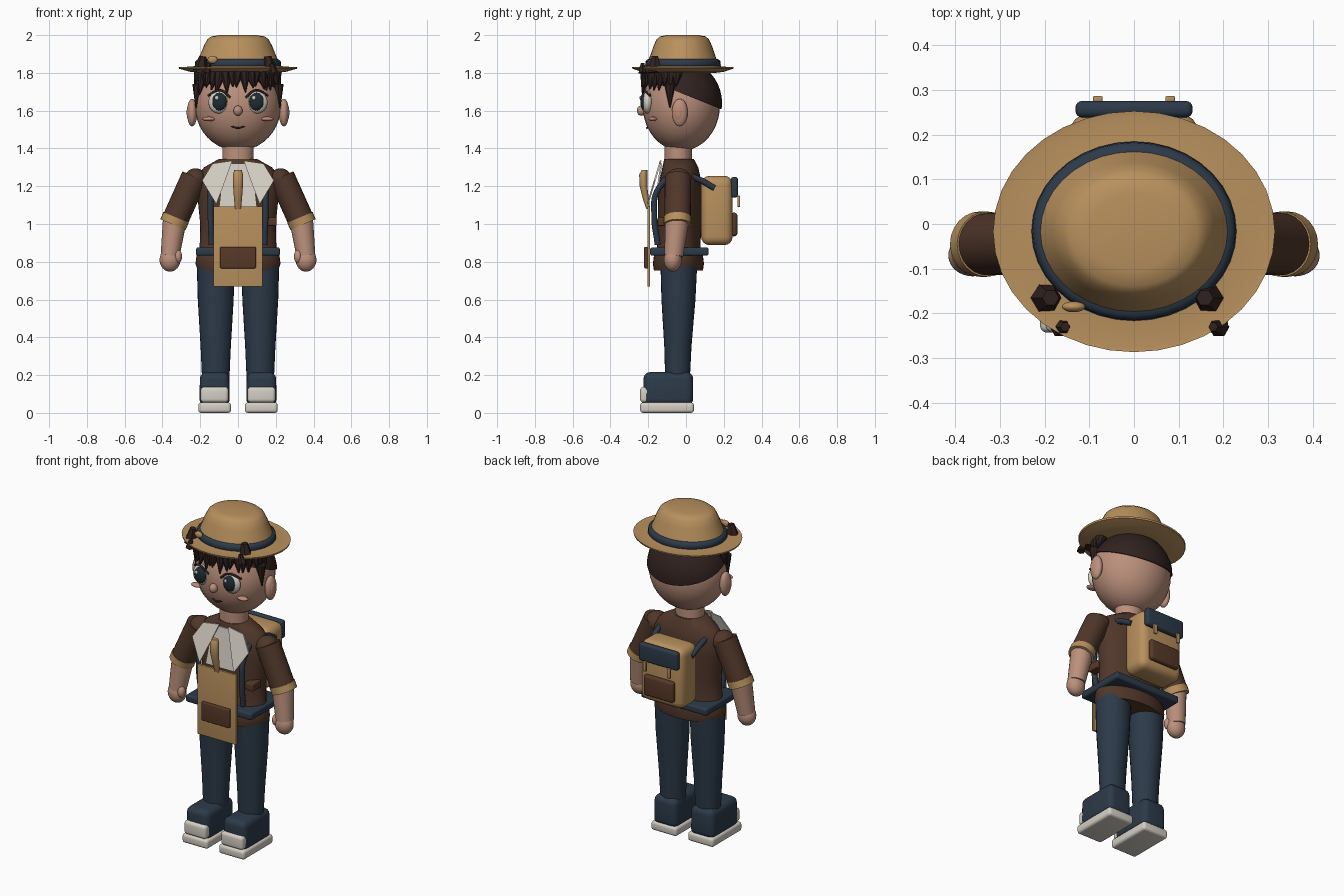
import bpy, bmesh, math, random
from mathutils import Vector, Matrix

random.seed(4)
if "Cube" in bpy.data.objects:
    bpy.data.objects.remove(bpy.data.objects["Cube"], do_unlink=True)


def material(name, *rgb):
    m = bpy.data.materials.new(name)
    m.use_nodes = True
    m.diffuse_color = (*rgb, 1)
    m.node_tree.nodes["Principled BSDF"].inputs["Base Color"].default_value = (*rgb, 1)
    return m


SKIN = material("skin", .50, .28, .20)
BLUSH = material("blush", .52, .25, .18)
TAN = material("tan canvas", .48, .28, .11)
NAVY = material("navy cloth", .025, .042, .066)
BROWN = material("brown cloth", .08, .038, .023)
LEATHER = material("leather", .095, .04, .021)
HAIR = material("dark hair", .03, .016, .014)
WHITE = material("off white", .66, .62, .55)
IRIS = material("dark iris", .014, .024, .034)


def finish(bm, name, mat, angle=40):
    bmesh.ops.recalc_face_normals(bm, faces=bm.faces)
    me = bpy.data.meshes.new(name)
    bm.to_mesh(me)
    bm.free()
    me.materials.append(mat)
    me.shade_smooth()
    me.set_sharp_from_angle(angle=math.radians(angle))
    ob = bpy.data.objects.new(name, me)
    bpy.context.collection.objects.link(ob)
    return ob


def ball(name, mat, centre, size, cut=None):
    bm = bmesh.new()
    bmesh.ops.create_uvsphere(bm, u_segments=32, v_segments=20, radius=1)
    bmesh.ops.transform(bm, matrix=Matrix.Translation(centre) @ Matrix.Diagonal((*size, 1)), verts=bm.verts)
    if cut:
        geom = bm.verts[:] + bm.edges[:] + bm.faces[:]
        bmesh.ops.bisect_plane(bm, geom=geom, plane_co=cut[0], plane_no=cut[1], clear_inner=True)
        bmesh.ops.holes_fill(bm, edges=[e for e in bm.edges if e.is_boundary], sides=0)
    return finish(bm, name, mat)


def box(name, mat, lo, hi, bevel=.01, taper=1):
    lo, hi = Vector(lo), Vector(hi)
    bm = bmesh.new()
    bmesh.ops.create_cube(bm, size=1)
    for v in bm.verts:
        k = taper if v.co.z > 0 else 1
        v.co = Vector((v.co.x * k, v.co.y, v.co.z)) * (hi - lo) + (lo + hi) / 2
    if bevel:
        bmesh.ops.bevel(bm, geom=bm.edges[:], offset=bevel, segments=4, profile=.5, affect='EDGES')
    return finish(bm, name, mat, 50)


def tube(name, mat, a, b, ra, rb, sides=24):
    a, b = Vector(a), Vector(b)
    bm = bmesh.new()
    bmesh.ops.create_cone(bm, cap_ends=True, segments=sides, radius1=ra, radius2=rb, depth=(b - a).length)
    turn = (b - a).to_track_quat('Z', 'Y').to_matrix().to_4x4()
    bmesh.ops.transform(bm, matrix=Matrix.Translation((a + b) / 2) @ turn, verts=bm.verts)
    return finish(bm, name, mat)


def loft(name, mat, rings, cx=0, sides=36):
    """Stack of ellipses, each (z, x radius, y radius, y centre)."""
    bm = bmesh.new()
    loops = []
    for z, rx, ry, cy in rings:
        loops.append([bm.verts.new((cx + rx * math.cos(t), cy + ry * math.sin(t), z))
                      for t in (i * math.tau / sides for i in range(sides))])
    for lower, upper in zip(loops, loops[1:]):
        for i in range(sides):
            j = (i + 1) % sides
            bm.faces.new((lower[i], lower[j], upper[j], upper[i]))
    bm.faces.new(loops[0])
    bm.faces.new(loops[-1])
    return finish(bm, name, mat, 50)


def plate(name, mat, outline, depth, thick=.009):
    """Thin sheet from an x, z outline; depth(z) gives its y."""
    bm = bmesh.new()
    face = bm.faces.new([bm.verts.new((x, depth(z), z)) for x, z in outline])
    out = bmesh.ops.extrude_face_region(bm, geom=[face])["geom"]
    for v in out:
        if isinstance(v, bmesh.types.BMVert):
            v.co.y += thick
    return finish(bm, name, mat, 20)


def cord(name, mat, points, radius):
    cu = bpy.data.curves.new(name, 'CURVE')
    cu.dimensions = '3D'
    cu.bevel_depth = radius
    cu.use_fill_caps = True
    sp = cu.splines.new('BEZIER')
    sp.bezier_points.add(len(points) - 1)
    for p, co in zip(sp.bezier_points, points):
        p.co = co
        p.handle_left_type = p.handle_right_type = 'AUTO'
    cu.materials.append(mat)
    ob = bpy.data.objects.new(name, cu)
    bpy.context.collection.objects.link(ob)


# Hat
brim = [(1.80, .2), (1.805, .25), (1.822, .312), (1.832, .315), (1.83, .30), (1.836, .225),
        (1.87, .21), (1.94, .182), (1.977, .163), (1.993, .142), (2.0, .10)]
loft("hat", TAN, [(z, r, r * .855, -.017) for z, r in brim])
band = [(1.832, .222), (1.84, .229), (1.862, .226), (1.872, .215), (1.873, .2)]
loft("hat_band", NAVY, [(z, r, r * .875, -.016) for z, r in band])

# Head, hair and neck
ball("head", SKIN, (0, -.025, 1.63), (.229, .205, .243))
ball("hair_cap", HAIR, (0, -.022, 1.64), (.236, .213, .225), ((0, -.07, 1.71), (0, .37, .93)))
for i in range(19):
    a = math.radians(-84 + i * 168 / 18)
    s, c = math.sin(a), math.cos(a)
    drop = random.uniform(1.68, 1.735)
    tube("fringe_lock", HAIR, (.198 * s, -.03 - .18 * c, 1.81),
         (.222 * s + random.uniform(-.015, .015), -.03 - .205 * c, drop), .036, .003, 8)
for x, y in ((-.2, -.165), (.17, -.165), (-.165, -.23), (.19, -.23)):
    r = .042 if y > -.2 else .024
    tube("brim_tuft", HAIR, (x, y, 1.80), (x * .93, y, 1.80 + r * 2.1), r, r * .45, 6)
ball("hat_charm", TAN, (-.135, -.185, 1.87), (.026, .012, .02))
loft("neck", SKIN, [(z, .083, .073, -.04) for z in (1.30, 1.42)])

# Face
ball("nose", SKIN, (0, -.236, 1.60), (.024, .024, .027))
cord("mouth", HAIR, [(-.038, -.199, 1.52), (0, -.206, 1.508), (.038, -.199, 1.52)], .005)

# Torso
loft("jacket", BROWN, [(.755, .213, .13, -.04), (.79, .225, .135, -.04), (.83, .22, .13, -.04),
                       (.88, .203, .115, -.038), (1.0, .2, .115, -.035), (1.15, .215, .115, -.032),
                       (1.24, .225, .108, -.03), (1.30, .18, .095, -.03), (1.345, .10, .078, -.037)])
box("belt", NAVY, (-.222, -.19, .832), (.222, .12, .876), .012)
plate("shirt_front", WHITE, [(-.10, 1.09), (.10, 1.09), (.075, 1.32), (-.075, 1.32)],
      lambda z: -.135 - (1.32 - z) * .15, .009)
box("side_pocket", LEATHER, (.15, -.15, .99), (.205, -.07, 1.035), .006)

# Apron panel and neck tie
box("apron", TAN, (-.13, -.205, .668), (.13, -.19, 1.093), .003)
box("apron_pocket", LEATHER, (-.095, -.222, .765), (.095, -.2, .878), .007)
loft("tie", TAN, [(1.08, .016, .01, -.2), (1.13, .021, .016, -.212), (1.2, .026, .02, -.225),
                  (1.26, .027, .022, -.226), (1.285, .02, .015, -.22)], sides=16)

# Backpack
box("backpack", TAN, (-.145, .08, .888), (.145, .247, 1.255), .045)
box("backpack_flap", NAVY, (-.131, .238, 1.14), (.131, .275, 1.25), .015)
box("backpack_pocket", LEATHER, (-.1, .235, .935), (.1, .272, 1.06), .015)

# Paired parts
for side, s in (("left", 1), ("right", -1)):
    def at(x, y, z):
        return (s * x, y, z)

    def span(lo, hi):
        xs = sorted((s * lo[0], s * hi[0]))
        return (xs[0], *lo[1:]), (xs[1], *hi[1:])

    # Eyes, cheeks, ears
    ball(side + "_eye_white", WHITE, at(.1, -.203, 1.645), (.056, .03, .06))
    ball(side + "_iris", IRIS, at(.098, -.222, 1.648), (.039, .02, .047))
    ball(side + "_eye_glint", WHITE, at(.098 - s * .014, -.241, 1.668), (.01, .005, .011))
    cord(side + "_lash", HAIR, [at(.04, -.224, 1.67), at(.095, -.226, 1.708), at(.158, -.19, 1.68)], .006)
    ball(side + "_cheek", BLUSH, at(.155, -.176, 1.556), (.034, .022, .012))
    ball(side + "_ear", SKIN, at(.243, -.033, 1.59), (.027, .042, .073))
    ball(side + "_inner_ear", BLUSH, at(.258, -.038, 1.59), (.014, .024, .045))
    tube(side + "_sideburn", HAIR, at(.212, -.085, 1.74), at(.222, -.085, 1.615), .03, .003, 8)

    # Collar lapel
    plate(side + "_lapel", WHITE,
          [at(x, 0, z)[::2] for x, z in ((.03, 1.335), (.135, 1.32), (.19, 1.23), (.115, 1.105), (.075, 1.21))],
          lambda z: -.14 - (1.33 - z) * .3)

    # Arm
    tube(side + "_sleeve", BROWN, at(.23, -.042, 1.25), at(.338, -.045, 1.01), .07, .07)
    ball(side + "_shoulder", BROWN, at(.225, -.04, 1.235), (.06, .068, .06))
    tube(side + "_cuff", TAN, at(.328, -.045, 1.035), at(.344, -.045, .997), .073, .073)
    tube(side + "_forearm", SKIN, at(.335, -.047, 1.02), at(.36, -.065, .83), .063, .05)
    ball(side + "_hand", SKIN, at(.36, -.07, .81), (.055, .047, .062))
    ball(side + "_thumb", SKIN, at(.318, -.088, .828), (.022, .024, .035))

    # Leg and shoe
    loft(side + "_trouser_leg", NAVY, [(.17, .072, .065, -.045), (.35, .08, .072, -.043),
                                       (.6, .095, .09, -.04), (.78, .1, .097, -.038)], cx=s * .118, sides=28)
    box(side + "_shoe", NAVY, *span((.043, -.225, .04), (.205, .038, .216)), .035, .95)
    box(side + "_toe_cap", WHITE, *span((.05, -.243, .055), (.198, -.19, .137)), .018)
    box(side + "_sole", WHITE, *span((.037, -.243, 0), (.21, .042, .055)), .016)

    # Pack strap and clasp
    cord(side + "_strap", NAVY, [at(.14, -.15, .89), at(.145, -.168, 1.04), at(.145, -.15, 1.18),
                                 at(.15, -.04, 1.265), at(.15, .06, 1.24), at(.14, .15, 1.19)], .016)
    box(side + "_clasp", TAN, *span((.07, .272, 1.09), (.092, .286, 1.15)), .004)
